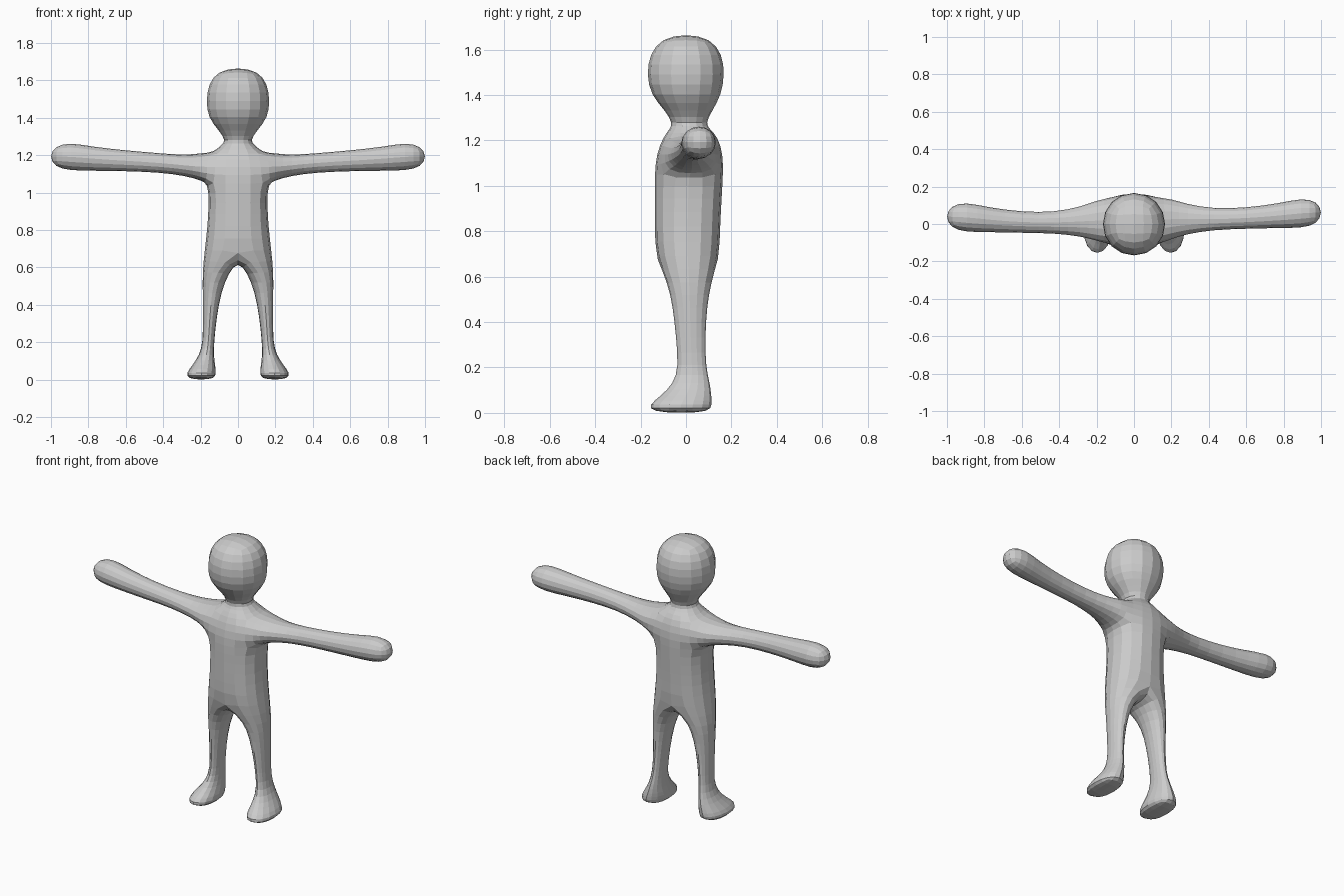
import bpy, bmesh, math

cube = bpy.data.objects.get("Cube")
if cube:
    bpy.data.objects.remove(cube)

bm = bmesh.new()


def section(a0, a1, b0, b1, diag=0.72):
    """Eight points of a rounded section, enlarged to offset subdivision shrinkage."""
    grow = 6 / (4 + 2 * diag)
    ca, cb, ra, rb = (a0 + a1) / 2, (b0 + b1) / 2, (a1 - a0) / 2 * grow, (b1 - b0) / 2 * grow
    points = []
    for k in range(8):
        c, s = round(math.cos(k * math.pi / 4), 3), round(math.sin(k * math.pi / 4), 3)
        if k % 2:
            c, s = math.copysign(diag, c), math.copysign(diag, s)
        points.append((ca + c * ra, cb + s * rb))
    return points


def bridge(r0, r1, skip=()):
    for k in range(8):
        if k not in skip:
            bm.faces.new((r0[k], r0[(k + 1) % 8], r1[(k + 1) % 8], r1[k]))


def cap(ring, tip):
    centre = bm.verts.new(tip)
    for k in range(0, 8, 2):
        bm.faces.new((centre, ring[k], ring[k + 1], ring[(k + 2) % 8]))


# Torso and head: height, half width, front, back, squareness
trunk = [
    (0.69, 0.178, -0.135, 0.147, 0.80),
    (0.82, 0.162, -0.137, 0.150, 0.80),
    (0.95, 0.156, -0.137, 0.157, 0.80),
    (1.05, 0.160, -0.138, 0.163, 0.80),
    (1.14, 0.160, -0.130, 0.163, 0.80),
    (1.215, 0.130, -0.100, 0.140, 0.78),
    (1.25, 0.095, -0.072, 0.105, 0.72),
    (1.275, 0.062, -0.058, 0.085, 0.72),
    (1.33, 0.100, -0.090, 0.115, 0.72),
    (1.40, 0.160, -0.155, 0.155, 0.72),
    (1.49, 0.170, -0.173, 0.170, 0.72),
    (1.58, 0.158, -0.160, 0.160, 0.72),
    (1.65, 0.108, -0.108, 0.108, 0.72),
]
rings = [[bm.verts.new((x, y, z)) for x, y in section(-w, w, f, b, d)]
         for z, w, f, b, d in trunk]
for i in range(len(rings) - 1):
    bridge(rings[i], rings[i + 1], skip=(0, 3, 4, 7) if i in (3, 4) else ())
cap(rings[-1], (0, 0, 1.68))

# Crotch strip shared by both legs, listed back to front
crotch = [bm.verts.new(p) for p in ((0, 0.09, 0.645), (0, 0.01, 0.63), (0, -0.075, 0.645))]

# Leg: height, inner, outer, front, back
leg = [
    (0.57, 0.050, 0.190, -0.080, 0.110),
    (0.47, 0.090, 0.188, -0.058, 0.092),
    (0.33, 0.115, 0.188, -0.043, 0.084),
    (0.20, 0.128, 0.187, -0.033, 0.087),
    (0.13, 0.130, 0.207, -0.055, 0.105),
    (0.075, 0.122, 0.245, -0.110, 0.112),
    (0.035, 0.117, 0.277, -0.165, 0.113),
    (0.005, 0.125, 0.268, -0.150, 0.105),
]

# Arm: distance from centre, front, back, bottom, top
arm = [
    (0.20, -0.085, 0.130, 1.065, 1.210),
    (0.28, -0.060, 0.100, 1.090, 1.200),
    (0.42, -0.040, 0.072, 1.108, 1.210),
    (0.60, -0.036, 0.075, 1.115, 1.225),
    (0.78, -0.032, 0.100, 1.117, 1.245),
    (0.90, -0.032, 0.128, 1.118, 1.268),
    (0.98, -0.010, 0.110, 1.137, 1.248),
]

for side in (1, -1):
    front_d, outer, back_d = (7, 0, 1) if side == 1 else (5, 4, 3)

    # Leg and foot, grown from half of the hip ring and the crotch strip
    hip = rings[0]
    last = [hip[k] for k in (6, front_d, outer, back_d, 2)] + crotch
    for z, x0, x1, y0, y1 in leg:
        pts = section(x0, x1, y0, y1)
        new = [bm.verts.new((side * x, y, z)) for x, y in pts[6:] + pts[:6]]
        bridge(last, new)
        last = new
    cap(last, (side * 0.197, -0.02, -0.004))

    # Arm and hand, grown from the open shoulder patch
    low, mid, top = rings[3:6]
    last = [mid[back_d], top[back_d], top[outer], top[front_d],
            mid[front_d], low[front_d], low[outer], low[back_d]]
    for x, y0, y1, z0, z1 in arm:
        lean = side * 0.011 * min(1, x / 0.5)
        new = [bm.verts.new((side * x, y + lean, z)) for y, z in section(y0, y1, z0, z1)]
        bridge(last, new)
        last = new
    cap(last, (side * 1.023, 0.05 + side * 0.011, 1.192))

bmesh.ops.recalc_face_normals(bm, faces=bm.faces)
mesh = bpy.data.meshes.new("body")
bm.to_mesh(mesh)
bm.free()
body = bpy.data.objects.new("body", mesh)
bpy.context.collection.objects.link(body)

# Rounded skin with visible flat facets
skin = body.modifiers.new("rounding", "SUBSURF")
skin.levels = skin.render_levels = 1

grey = bpy.data.materials.new("light grey")
grey.use_nodes = True
colour = (0.6, 0.6, 0.6, 1)
grey.diffuse_color = colour
grey.node_tree.nodes["Principled BSDF"].inputs["Base Color"].default_value = colour
mesh.materials.append(grey)
